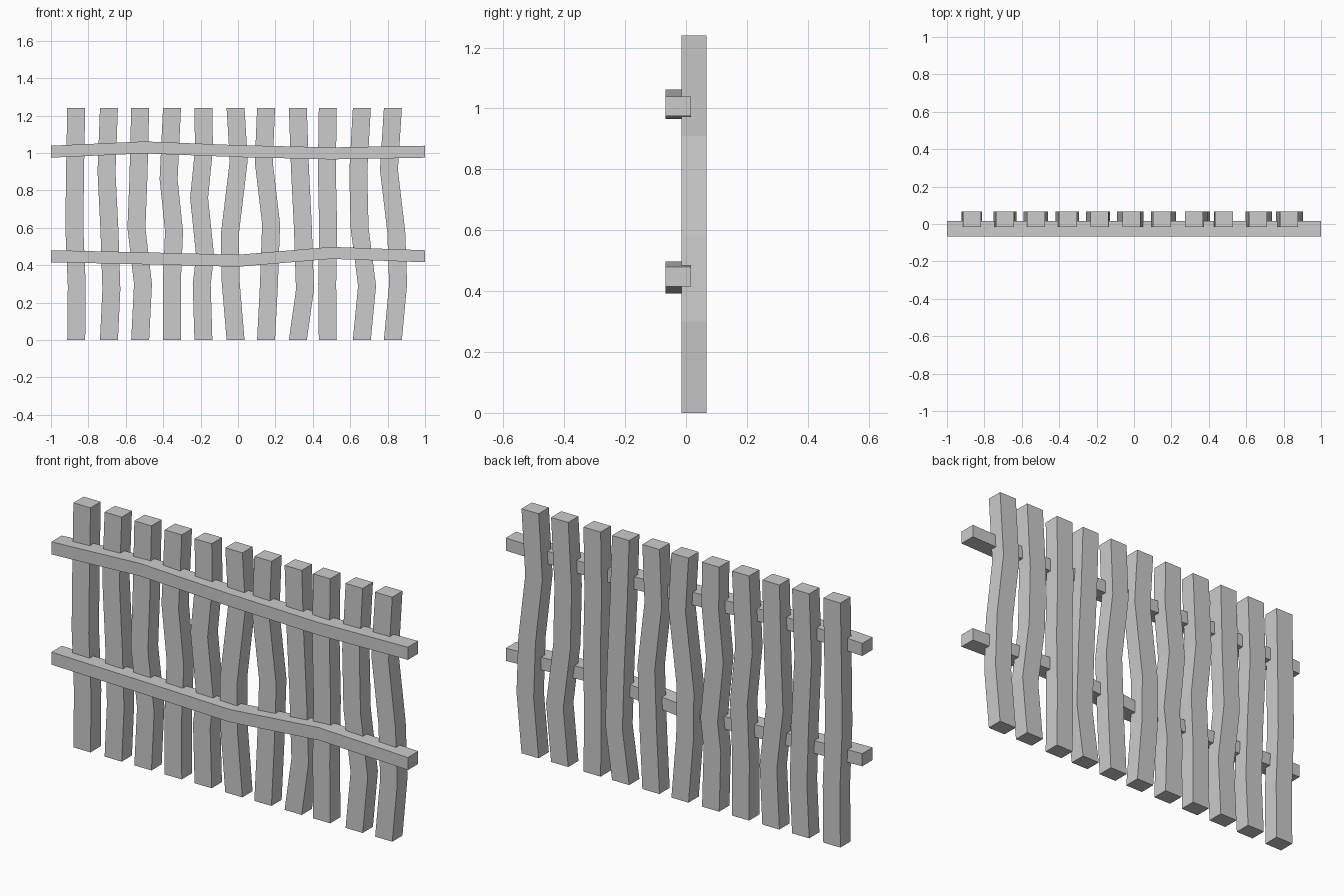
import bpy, bmesh
from mathutils import Vector

if "Cube" in bpy.data.objects:
    bpy.data.objects.remove(bpy.data.objects["Cube"])


def sweep(name, sections):
    """Skin a list of four-cornered sections into a capped, flat-faced bar."""
    bm = bmesh.new()
    rings = [[bm.verts.new(c) for c in s] for s in sections]
    for a, b in zip(rings, rings[1:]):
        for i in range(4):
            j = (i + 1) % 4
            bm.faces.new((a[i], a[j], b[j], b[i]))
    bm.faces.new(rings[0][::-1])
    bm.faces.new(rings[-1])
    bmesh.ops.recalc_face_normals(bm, faces=bm.faces[:])
    mesh = bpy.data.meshes.new(name)
    bm.to_mesh(mesh)
    bm.free()
    obj = bpy.data.objects.new(name, mesh)
    bpy.context.collection.objects.link(obj)
    return obj


def picket(name, path, half=0.048, front=-0.015, back=0.067):
    # path of (x, z) centres with horizontal cross-sections
    sweep(name, [[Vector((x + sx * half, y, z)) for sx, y in
                  ((-1, front), (1, front), (1, back), (-1, back))]
                 for x, z in path])


def rail(name, path, half=0.032, front=-0.067, back=0.016):
    # path of (x, z) centres with vertical cross-sections
    sweep(name, [[Vector((x, y, z + sz * half)) for sz, y in
                  ((-1, front), (1, front), (1, back), (-1, back))]
                 for x, z in path])


# Crooked pickets: x of the foot/top, then the bends (x, z) between
H = 1.24
pickets = [
    (-0.865, [(-0.862, 0.29), (-0.875, 0.60), (-0.871, 0.92)]),
    (-0.69, [(-0.677, 0.27), (-0.687, 0.58), (-0.703, 0.90)]),
    (-0.523, [(-0.508, 0.30), (-0.543, 0.60), (-0.532, 0.88)]),
    (-0.353, [(-0.354, 0.30), (-0.342, 0.58), (-0.371, 0.86)]),
    (-0.185, [(-0.194, 0.30), (-0.176, 0.45), (-0.208, 0.76), (-0.182, 1.02)]),
    (-0.013, [(-0.040, 0.32), (-0.043, 0.57), (0.004, 0.96)]),
    (0.15, [(0.165, 0.29), (0.177, 0.62), (0.138, 0.95)]),
    (0.32, [(0.358, 0.27), (0.347, 0.60), (0.331, 0.92)]),
    (0.48, [(0.477, 0.30), (0.482, 0.60), (0.475, 0.91)]),
    (0.662, [(0.690, 0.29), (0.650, 0.60), (0.643, 0.90)]),
    (0.828, [(0.856, 0.30), (0.846, 0.58), (0.807, 0.91)]),
]
for n, (x, bends) in enumerate(pickets, 1):
    picket(f"picket_{n:02d}", [(x, 0), *bends, (x, H)])

# Two wavy rails across the front
rail("upper_rail", [(-1, 1.007), (-0.5, 1.03), (0, 1.01), (0.5, 0.998), (1, 1.007)])
rail("lower_rail", [(-1, 0.448), (-0.5, 0.437), (0, 0.424), (0.5, 0.466), (1, 0.448)])
